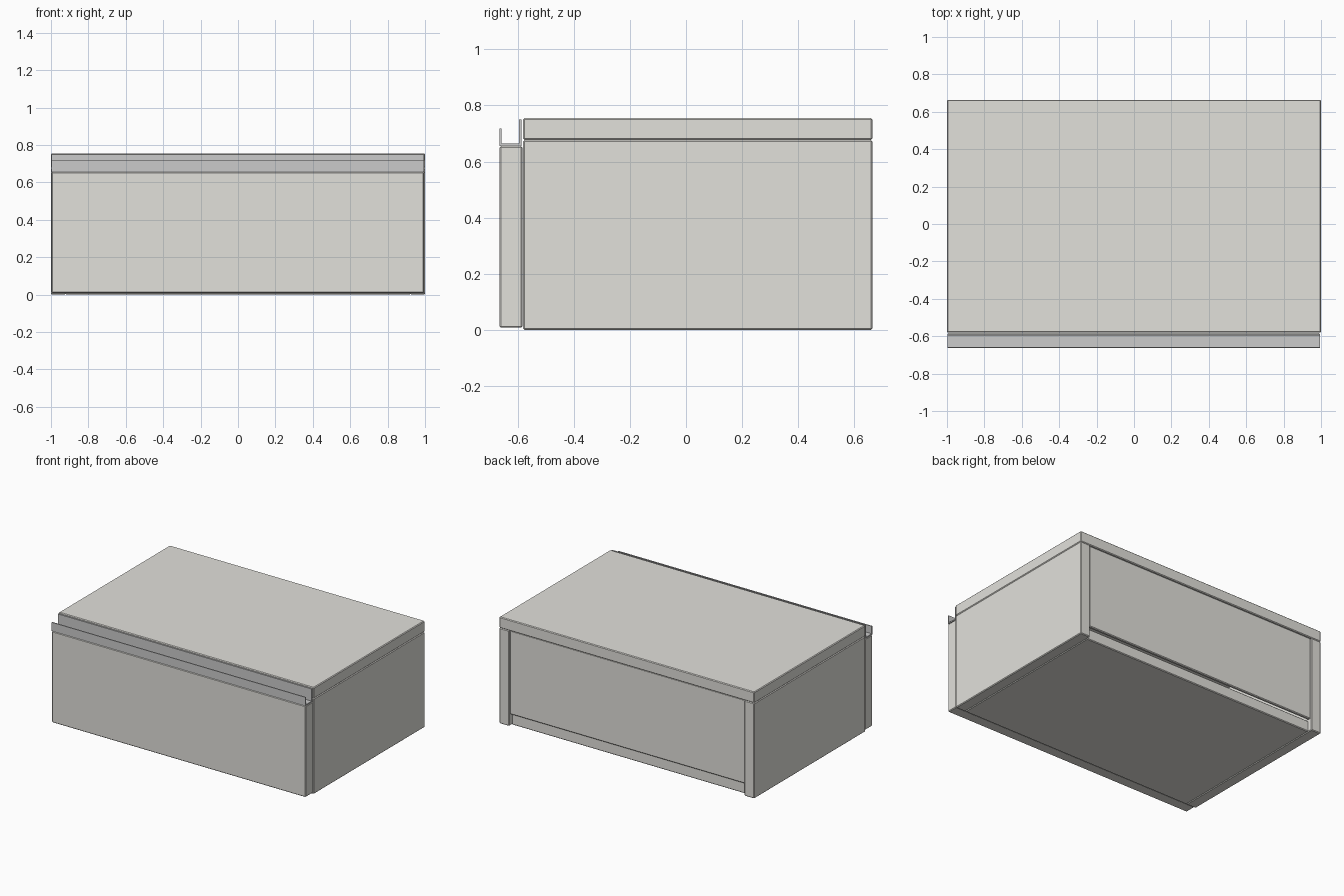
import bpy, bmesh

if "Cube" in bpy.data.objects:
    bpy.data.objects.remove(bpy.data.objects["Cube"])

lacquer = bpy.data.materials.new("warm_lacquer")
lacquer.diffuse_color = (0.76, 0.75, 0.71, 1)
lacquer.use_nodes = True
lacquer.node_tree.nodes["Principled BSDF"].inputs["Base Color"].default_value = lacquer.diffuse_color


def finish(name, bm, bevel):
    """Make the object and give it small chamfered edges."""
    mesh = bpy.data.meshes.new(name)
    bm.to_mesh(mesh)
    bm.free()
    obj = bpy.data.objects.new(name, mesh)
    bpy.context.collection.objects.link(obj)
    if bevel:
        mod = obj.modifiers.new("edge_bevel", 'BEVEL')
        mod.width = bevel
        mod.segments = 1
    return obj


def panel(name, x, y, z, bevel=0.005):
    """Box panel from (min, max) ranges on each axis."""
    bm = bmesh.new()
    bmesh.ops.create_cube(bm, size=1)
    for v in bm.verts:
        v.co = [r[0] if c < 0 else r[1] for c, r in zip(v.co, (x, y, z))]
    obj = finish(name, bm, bevel)
    obj.data.materials.append(lacquer)
    return obj


def extrusion(name, profile, x0, x1):
    """Extrude a (y, z) profile along x."""
    bm = bmesh.new()
    face = bm.faces.new([bm.verts.new((x0, y, z)) for y, z in profile])
    ext = bmesh.ops.extrude_face_region(bm, geom=[face])
    verts = [g for g in ext["geom"] if isinstance(g, bmesh.types.BMVert)]
    bmesh.ops.translate(bm, verts=verts, vec=(x1 - x0, 0, 0))
    # extruding keeps no cap at the start, so close it again
    bmesh.ops.holes_fill(bm, edges=bm.edges)
    bmesh.ops.recalc_face_normals(bm, faces=bm.faces)
    return finish(name, bm, 0)


FRONT, BACK = -0.58, 0.664
T = 0.078            # board thickness
INNER = 1 - T

# Carcass: two sides, bottom set in at the rear, near-flush back panel
for side, s in (("right", 1), ("left", -1)):
    panel(f"{side}_side", sorted((s * INNER, s)), (FRONT, BACK), (0, 0.677))
panel("bottom_board", (-INNER, INNER), (FRONT, BACK - 0.03), (0, T))
panel("back_panel", (-INNER, INNER), (BACK - 0.03, BACK - 0.008), (T + 0.005, 0.677))

# Top board
panel("top_board", (-1, 1), (FRONT, BACK), (0.677, 0.755))

# Drawer front
panel("drawer_front", (-0.996, 0.994), (-0.664, -0.583), (0.008, 0.655))

# Grip channel running along the top of the drawer front
extrusion("grip_channel", [
    (-0.664, 0.656), (-0.587, 0.656), (-0.587, 0.75), (-0.595, 0.75),
    (-0.595, 0.664), (-0.657, 0.664), (-0.657, 0.717), (-0.664, 0.717),
], -0.996, 0.994)
